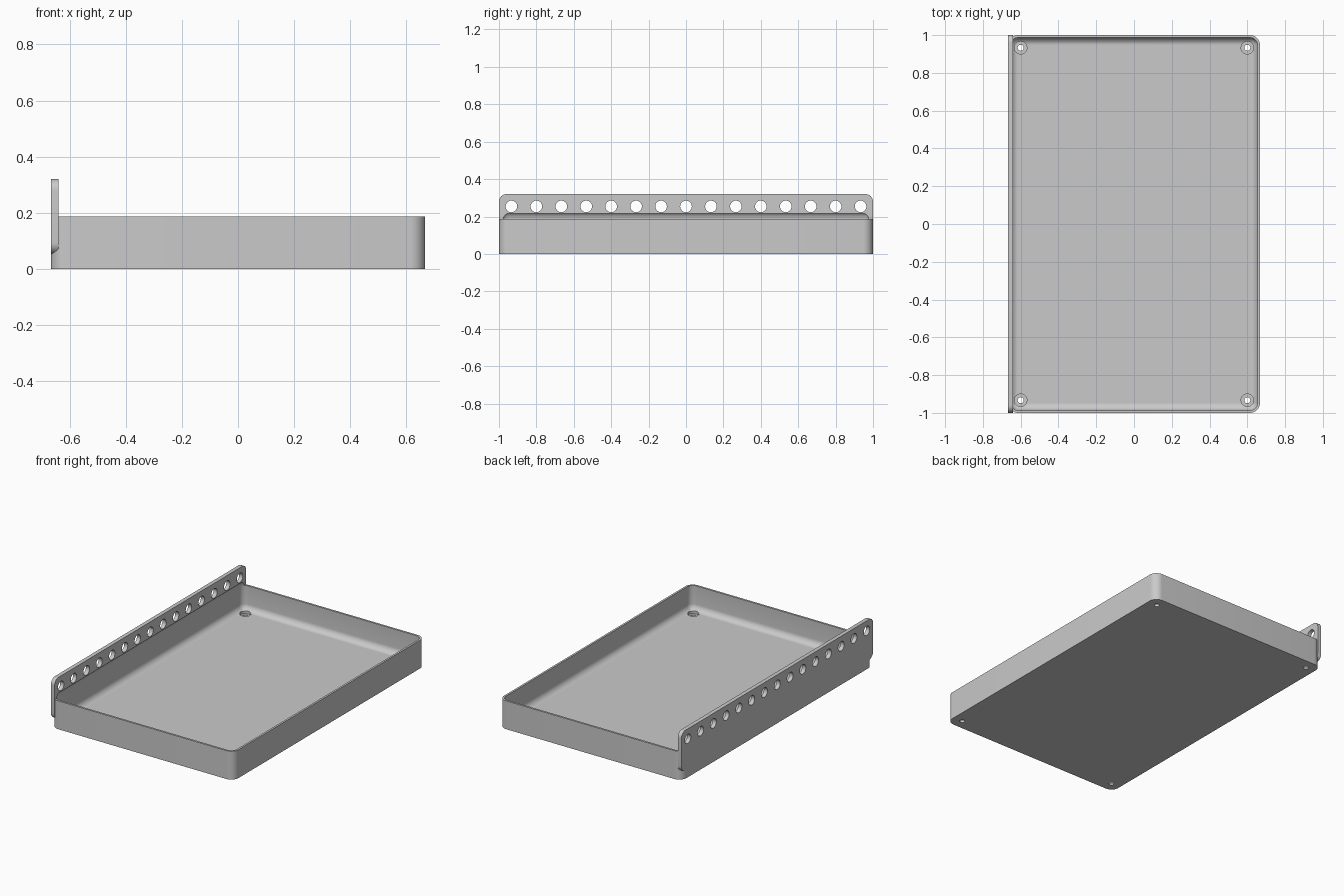
import bpy, bmesh
from math import sin, cos, pi
from mathutils import Matrix

if "Cube" in bpy.data.objects:
    bpy.data.objects.remove(bpy.data.objects["Cube"], do_unlink=True)

HX, HY = 0.667, 1.0                     # half width and half length
RIM, FLOOR = 0.187, 0.0267              # heights of rim and floor
WALL, FLANGE = 0.0133, 0.0267           # thicknesses
FLANGE_LOW, FLANGE_TOP = 0.0533, 0.32   # flange heights

grey = bpy.data.materials.new("plain grey")
grey.use_nodes = True
grey.diffuse_color = (0.59, 0.59, 0.59, 1)
grey.node_tree.nodes["Principled BSDF"].inputs["Base Color"].default_value = grey.diffuse_color


def finish(bm, name):
    bmesh.ops.recalc_face_normals(bm, faces=bm.faces)
    mesh = bpy.data.meshes.new(name)
    bm.to_mesh(mesh)
    bm.free()
    mesh.materials.append(grey)
    obj = bpy.data.objects.new(name, mesh)
    bpy.context.collection.objects.link(obj)
    return obj


def rounded_box(name, hx, hy, z0, z1, radius, upright_only):
    bm = bmesh.new()
    bmesh.ops.create_cube(bm, size=1, matrix=Matrix.Translation((0, 0, (z0 + z1) / 2))
                          @ Matrix.Diagonal((2 * hx, 2 * hy, z1 - z0, 1)))
    edges = [e for e in bm.edges if not upright_only
             or abs(e.verts[0].co.z - e.verts[1].co.z) > 0.01]
    bmesh.ops.bevel(bm, geom=edges, offset=radius, segments=10, profile=0.5, affect='EDGES')
    return finish(bm, name)


def add_cylinder(bm, place, radius, depth):
    bmesh.ops.create_cone(bm, cap_ends=True, segments=32, radius1=radius, radius2=radius,
                          depth=depth, matrix=place)


def combine(target, tool, operation):
    mod = target.modifiers.new(operation, 'BOOLEAN')
    mod.operation = operation
    mod.solver = 'EXACT'
    mod.object = tool
    bpy.context.view_layer.objects.active = target
    bpy.ops.object.modifier_apply(modifier=mod.name)
    bpy.data.objects.remove(tool, do_unlink=True)


# Solid outer body of the tray
tray = rounded_box("tray", HX, HY, 0, RIM, 0.0533, True)

# Upright flange: a plate with four rounded corners, extruded across its thickness
bm = bmesh.new()
r = 0.04
outline = []
for quarter, (sy, sz) in enumerate(((1, 1), (-1, 1), (-1, -1), (1, -1))):
    z = FLANGE_TOP - r if sz > 0 else FLANGE_LOW + r
    for i in range(9):
        a = pi / 2 * (quarter + i / 8)
        outline.append(bm.verts.new((-HX, sy * (HY - r) + r * cos(a), z + r * sin(a))))
side = bm.faces.new(outline)
new = bmesh.ops.extrude_face_region(bm, geom=[side])["geom"]
bmesh.ops.translate(bm, vec=(FLANGE, 0, 0),
                    verts=[v for v in new if isinstance(v, bmesh.types.BMVert)])
combine(tray, finish(bm, "flange"), 'UNION')

# Cavity with filleted edges, undercutting the flange slightly
cavity = rounded_box("cavity", HX - WALL, HY - WALL, FLOOR, 0.2267, 0.04, False)
combine(tray, cavity, 'DIFFERENCE')

# Row of holes through the flange
bm = bmesh.new()
for i in range(-7, 8):
    add_cylinder(bm, Matrix.Translation((-HX + FLANGE / 2, i * 2 / 15, 0.254))
                 @ Matrix.Rotation(pi / 2, 4, 'Y'), 0.031, 0.1)
combine(tray, finish(bm, "flange_holes"), 'DIFFERENCE')

# Counterbored screw holes in the floor corners
for radius, low, high in ((0.016, -0.03, 0.07), (0.0333, 0.0133, 0.07)):
    bm = bmesh.new()
    for x in (-0.6, 0.6):
        for y in (-0.933, 0.933):
            add_cylinder(bm, Matrix.Translation((x, y, (low + high) / 2)), radius, high - low)
    combine(tray, finish(bm, "screw_holes"), 'DIFFERENCE')

# Smooth curved surfaces, keep sharp edges
bpy.ops.object.select_all(action='DESELECT')
tray.select_set(True)
bpy.context.view_layer.objects.active = tray
bpy.ops.object.shade_smooth_by_angle(angle=0.5)
